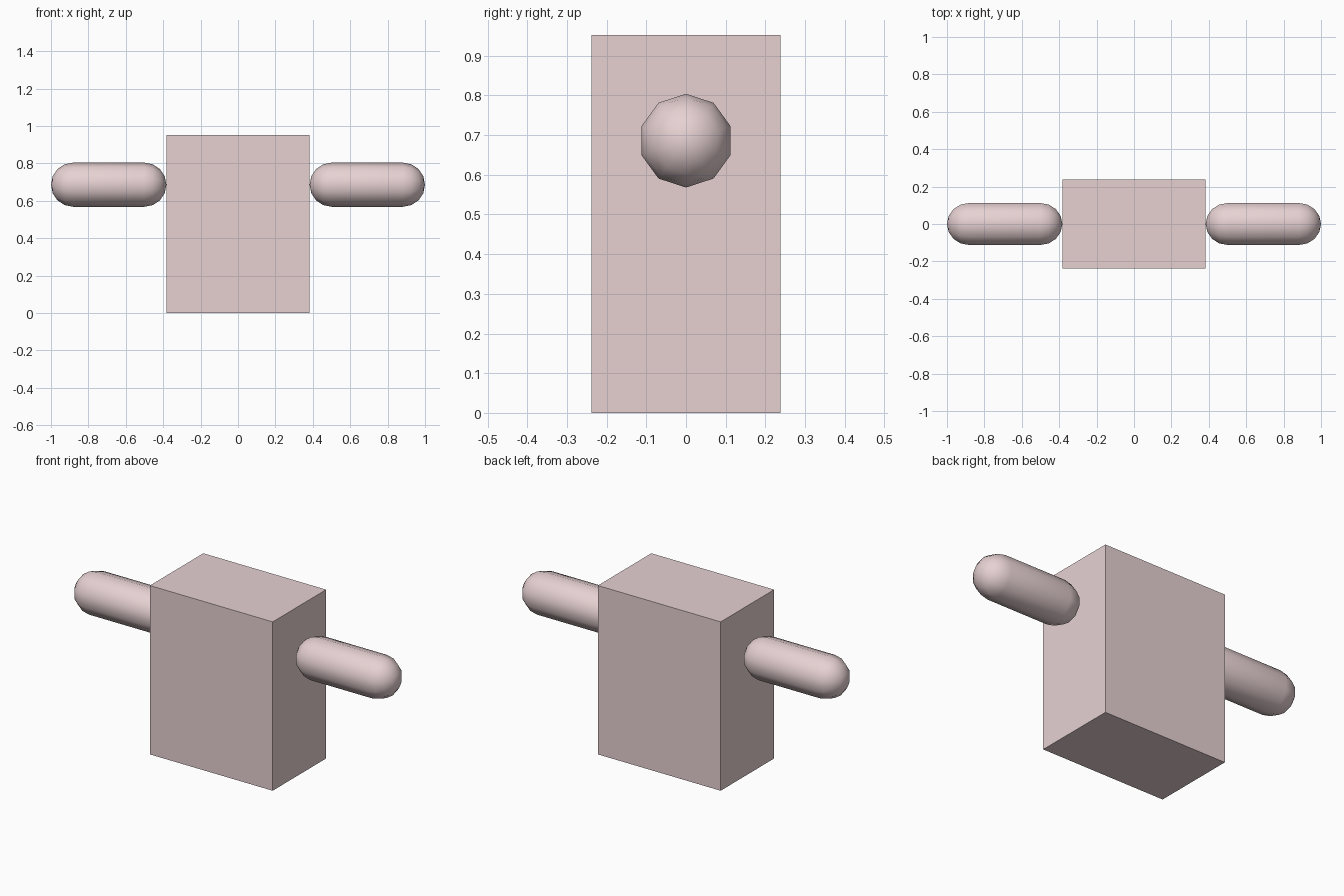
import bpy, bmesh
from math import sin, cos, pi, radians
from mathutils import Vector

if "Cube" in bpy.data.objects:
    bpy.data.objects.remove(bpy.data.objects["Cube"])

SIDES, CAP_STEPS = 10, 4
RADIUS, ARM_Z = 0.118, 0.686
X_IN, X_OUT = 0.383, 1.0

skin = bpy.data.materials.new("pale_pink")
skin.diffuse_color = (0.8, 0.64, 0.65, 1)
skin.use_nodes = True
skin.node_tree.nodes["Principled BSDF"].inputs["Base Color"].default_value = skin.diffuse_color


def finish(name, bm):
    bmesh.ops.recalc_face_normals(bm, faces=bm.faces)
    mesh = bpy.data.meshes.new(name)
    bm.to_mesh(mesh)
    bm.free()
    obj = bpy.data.objects.new(name, mesh)
    bpy.context.collection.objects.link(obj)
    mesh.materials.append(skin)
    return obj


# Torso: plain box standing on the ground
bm = bmesh.new()
bmesh.ops.create_cube(bm, size=1)
for v in bm.verts:
    v.co = Vector((v.co.x * 0.766, v.co.y * 0.476, (v.co.z + 0.5) * 0.952))
finish("torso", bm)


# Arm: ten-sided capsule lying along x, made by spinning a half outline
def arm(name, side):
    angles = [i * pi / 2 / CAP_STEPS for i in range(CAP_STEPS + 1)]
    outline = [(X_IN + RADIUS * (1 - cos(a)), RADIUS * sin(a)) for a in angles]
    outline += [(X_OUT - RADIUS * (1 - cos(a)), RADIUS * sin(a)) for a in reversed(angles)]
    bm = bmesh.new()
    verts = [bm.verts.new((side * x, 0, ARM_Z + r)) for x, r in outline]
    edges = [bm.edges.new(pair) for pair in zip(verts, verts[1:])]
    bmesh.ops.spin(bm, geom=verts + edges, cent=(0, 0, ARM_Z), axis=(1, 0, 0),
                   angle=2 * pi, steps=SIDES, use_merge=True)
    bmesh.ops.remove_doubles(bm, verts=bm.verts, dist=0.0005)
    obj = finish(name, bm)
    bpy.ops.object.select_all(action='DESELECT')
    obj.select_set(True)
    bpy.context.view_layer.objects.active = obj
    bpy.ops.object.shade_smooth_by_angle(angle=radians(50))


arm("right_arm", 1)
arm("left_arm", -1)
